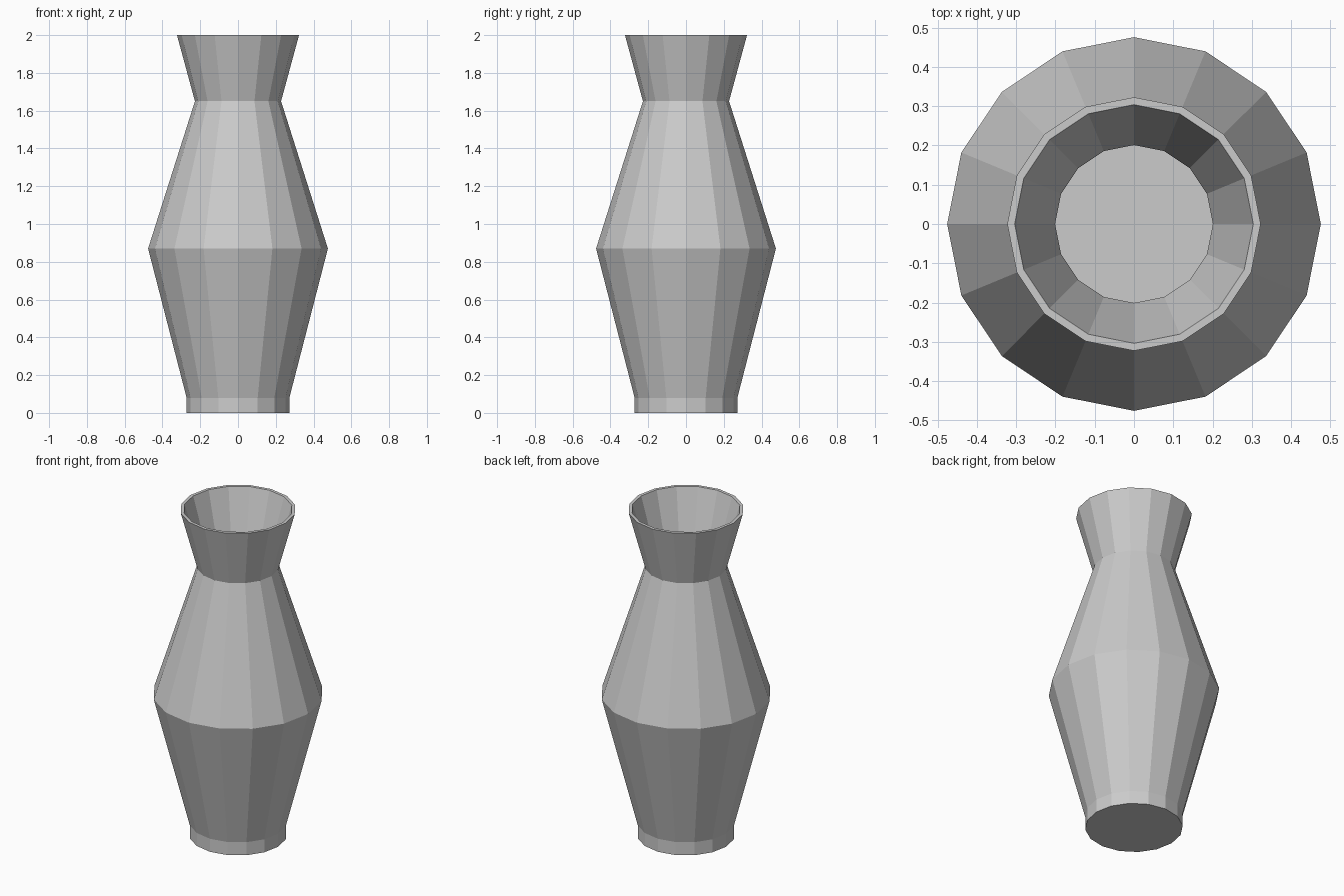
import bpy, bmesh
from math import cos, sin, tau

if "Cube" in bpy.data.objects:
    bpy.data.objects.remove(bpy.data.objects["Cube"])

SIDES = 16

# Wall section: outside from foot to lip, then inside from lip to floor (radius, height)
PROFILE = [
    (0.272, 0.0), (0.272, 0.08), (0.476, 0.87), (0.228, 1.65), (0.323, 2.0),
    (0.304, 2.0), (0.201, 1.65), (0.45, 0.87), (0.25, 0.085), (0.25, 0.025),
]


def lathe(name, profile, sides):
    """Spin a profile around z and close both ends with flat caps."""
    bm = bmesh.new()
    rings = [[bm.verts.new((r * cos(tau * i / sides), r * sin(tau * i / sides), z))
              for i in range(sides)] for r, z in profile]
    for a, b in zip(rings, rings[1:]):
        for i in range(sides):
            j = (i + 1) % sides
            bm.faces.new((a[i], a[j], b[j], b[i]))
    bm.faces.new(rings[0][::-1])   # underside
    bm.faces.new(rings[-1])        # inner floor
    bmesh.ops.recalc_face_normals(bm, faces=bm.faces)
    mesh = bpy.data.meshes.new(name)
    bm.to_mesh(mesh)
    bm.free()
    obj = bpy.data.objects.new(name, mesh)
    bpy.context.collection.objects.link(obj)
    return obj


# Hollow faceted vase
lathe("vase", PROFILE, SIDES)
